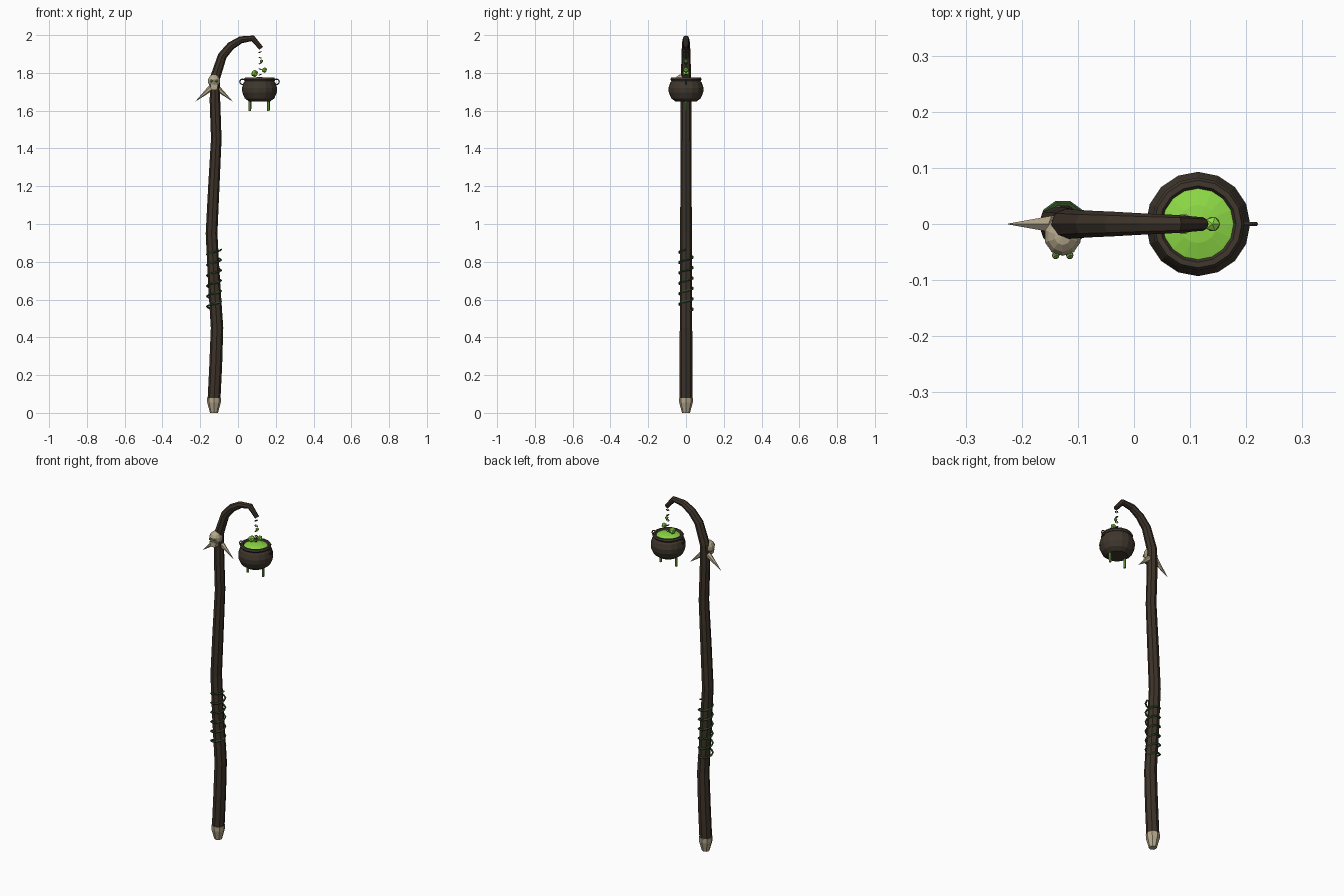
import bpy, bmesh, math
from mathutils import Vector, Matrix

if "Cube" in bpy.data.objects:
    bpy.data.objects.remove(bpy.data.objects["Cube"])


def mat(name, rgb):
    m = bpy.data.materials.new(name)
    m.diffuse_color = (*rgb, 1)
    m.use_nodes = True
    m.node_tree.nodes["Principled BSDF"].inputs["Base Color"].default_value = m.diffuse_color
    return m


WOOD = mat("dark_wood", (0.046, 0.033, 0.022))
IRON = mat("dark_iron", (0.050, 0.038, 0.027))
BONE = mat("bone", (0.46, 0.39, 0.26))
VINE = mat("vine_green", (0.045, 0.115, 0.030))
GLOW = mat("potion_green", (0.27, 0.70, 0.06))
DRIP = mat("drip_green", (0.16, 0.38, 0.05))


def finish(name, bm, material):
    bmesh.ops.recalc_face_normals(bm, faces=bm.faces)
    me = bpy.data.meshes.new(name)
    bm.to_mesh(me)
    bm.free()
    me.materials.append(material)
    ob = bpy.data.objects.new(name, me)
    bpy.context.collection.objects.link(ob)
    return ob


def skin(bm, rings, closed=False):
    """Join equal rings of vertices with quads, capping open ends."""
    n = len(rings[0])
    pairs = list(zip(rings, rings[1:]))
    if closed:
        pairs.append((rings[-1], rings[0]))
    for a, b in pairs:
        for i in range(n):
            j = (i + 1) % n
            bm.faces.new((a[i], a[j], b[j], b[i]))
    if not closed:
        bm.faces.new(rings[0])
        bm.faces.new(rings[-1])


def tube(name, pts, radii, sides, material, ref, closed=False):
    pts = [Vector(p) for p in pts]
    ref = Vector(ref)
    n = len(pts)
    bm = bmesh.new()
    rings = []
    for k, p in enumerate(pts):
        if closed:
            t = pts[(k + 1) % n] - pts[k - 1]
        else:
            t = pts[min(k + 1, n - 1)] - pts[max(k - 1, 0)]
        u = t.cross(ref).normalized()
        v = u.cross(t).normalized()
        rings.append([bm.verts.new(p + radii[k] * (u * math.cos(a) + v * math.sin(a)))
                      for a in (2 * math.pi * i / sides for i in range(sides))])
    skin(bm, rings, closed)
    return finish(name, bm, material)


def ring(name, centre, major, minor, axis, segs, sides, material):
    q = Vector((0, 0, 1)).rotation_difference(Vector(axis).normalized())
    pts = [Vector(centre) + q @ Vector((major * math.cos(a), major * math.sin(a), 0))
           for a in (2 * math.pi * i / segs for i in range(segs))]
    return tube(name, pts, [minor] * segs, sides, material, q @ Vector((0, 0, 1)), True)


def lathe(name, cx, profile, segs, material):
    bm = bmesh.new()
    rings = [[bm.verts.new((cx + r * math.cos(a), r * math.sin(a), z))
              for a in (2 * math.pi * i / segs for i in range(segs))] for r, z in profile]
    skin(bm, rings)
    return finish(name, bm, material)


def ball(name, centre, r, material):
    bm = bmesh.new()
    bmesh.ops.create_icosphere(bm, subdivisions=1, radius=r,
                               matrix=Matrix.Translation(centre))
    return finish(name, bm, material)


SX, CX = -0.127, 0.114    # shaft and cauldron axes

# crooked shaft with hooked top: x, z, radius
path = [(-0.127, 0.07, 0.034), (-0.118, 0.25, 0.034), (-0.111, 0.45, 0.033),
        (-0.127, 0.70, 0.032), (-0.140, 0.95, 0.031), (-0.128, 1.20, 0.030),
        (-0.115, 1.45, 0.028), (-0.122, 1.65, 0.028), (-0.121, 1.775, 0.027),
        (-0.083, 1.89, 0.024), (-0.038, 1.943, 0.022), (0.015, 1.975, 0.019),
        (0.078, 1.983, 0.016), (0.123, 1.930, 0.012)]
tube("shaft", [(x, 0, z) for x, z, r in path], [r for x, z, r in path], 8, WOOD, (0, 1, 0))

# bone foot
lathe("foot_ferrule", SX, [(0.021, 0), (0.036, 0.055), (0.037, 0.08)], 8, BONE)

# vine winding round the grip
turns, steps = 6, 10
vine = []
for i in range(turns * steps + 1):
    a = 2 * math.pi * i / steps
    vine.append((SX + 0.038 * math.cos(a), 0.038 * math.sin(a),
                 0.535 + 0.33 * i / (turns * steps)))
tube("vine", vine, [0.005] * len(vine), 5, VINE, (0, 0, 1))

# skull: cranium, jaw and glowing eyes
bm = bmesh.new()
bmesh.ops.create_uvsphere(bm, u_segments=10, v_segments=7, radius=0.034,
                          matrix=Matrix.Translation((SX, -0.022, 1.757)) @
                          Matrix.Diagonal((1, 1.05, 1.05, 1)))
finish("skull", bm, BONE)
bm = bmesh.new()
bmesh.ops.create_cube(bm, size=1, matrix=Matrix.Translation((SX, -0.032, 1.724)) @
                      Matrix.Diagonal((0.042, 0.036, 0.028, 1)))
for v in bm.verts:
    if v.co.z < 1.72:
        v.co.x = SX + (v.co.x - SX) * 0.75
finish("jaw", bm, BONE)
for s in (-1, 1):
    ball("eye", (SX + s * 0.0125, -0.056, 1.757), 0.0075, DRIP)

# spikes beside the skull
for s in (-1, 1):
    tube("spike", [(SX + s * 0.014, 0, 1.722), (SX + s * 0.097, 0, 1.65)],
         [0.017, 0.0008], 6, BONE, (0, 1, 0))

# cauldron pot, rim, ring handles
lathe("cauldron", CX, [(0.055, 1.648), (0.078, 1.665), (0.091, 1.695), (0.093, 1.720),
                       (0.084, 1.748), (0.072, 1.762)], 16, IRON)
ring("cauldron_rim", (CX, 0, 1.766), 0.073, 0.010, (0, 0, 1), 16, 6, IRON)
for s in (-1, 1):
    ring("handle", (CX + s * 0.090, 0, 1.753), 0.014, 0.0035, (0, 1, 0), 10, 5, IRON)

# potion surface, drips and bubbles
lathe("potion", CX, [(0.067, 1.758), (0.066, 1.766), (0.034, 1.775), (0.004, 1.778)], 16, GLOW)
for s in (-1, 1):
    lathe("drip", CX - 0.002 + s * 0.049, [(0.007, 1.597), (0.008, 1.67)], 6, DRIP)
for x, z, r in [(0.088, 1.797, 0.020), (0.140, 1.815, 0.015), (0.124, 1.862, 0.010)]:
    ball("bubble", (x, 0, z), r, GLOW)

# little chain links between hook and pot
for i in range(5):
    ring("chain_link", (0.117, 0, 1.910 - 0.030 * i), 0.007, 0.0025,
         (0.4 if i % 2 else -0.4, 0, 1), 8, 4, IRON)
